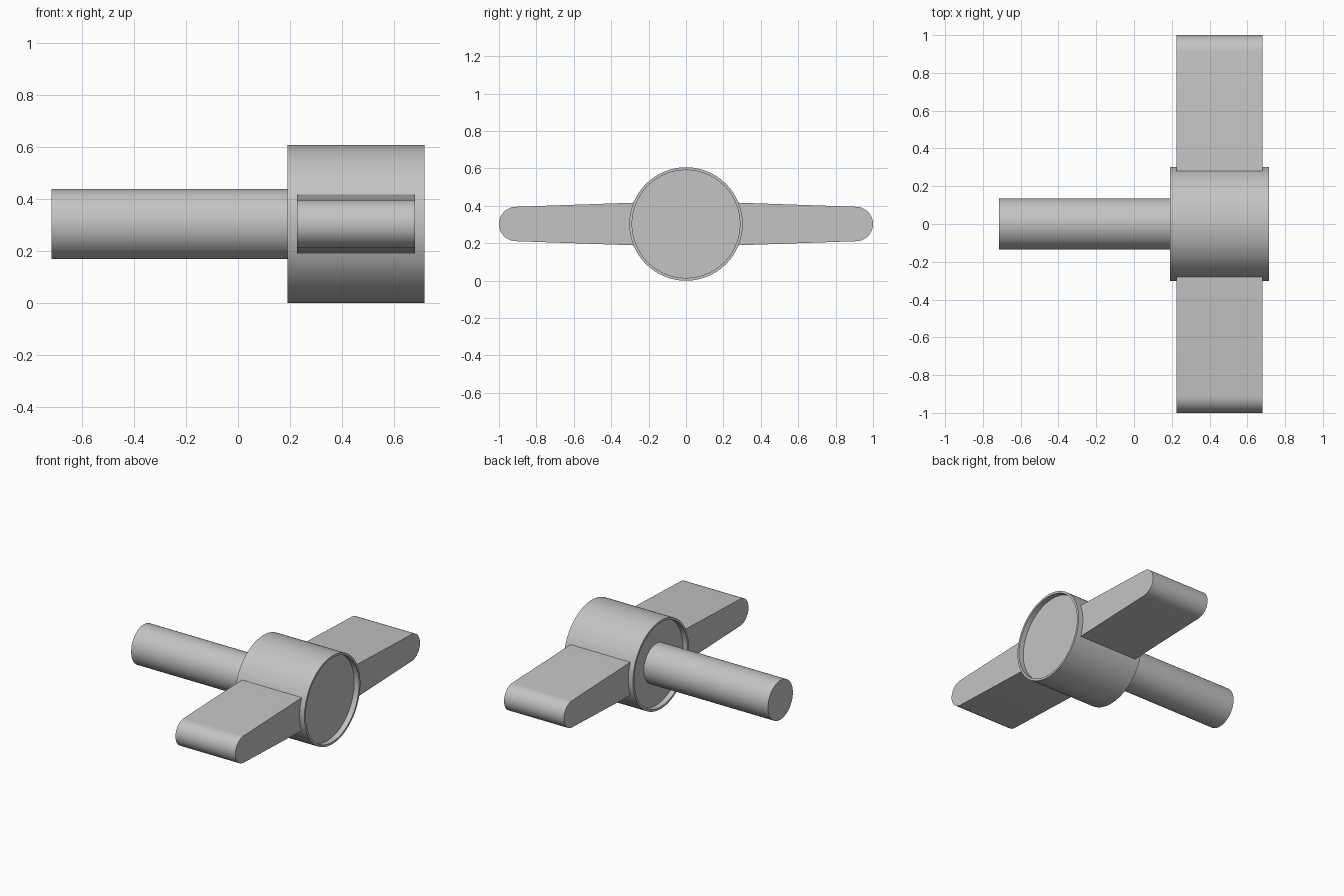
import bpy, bmesh, math

cube = bpy.data.objects.get("Cube")
if cube:
    bpy.data.objects.remove(cube, do_unlink=True)

AXIS_Z = 0.303          # height of the shaft axis
SEGMENTS = 96

grey = bpy.data.materials.new("plain grey")
grey.use_nodes = True
colour = (0.55, 0.55, 0.55, 1)
grey.diffuse_color = colour
grey.node_tree.nodes["Principled BSDF"].inputs["Base Color"].default_value = colour


def finish(name, bm):
    bmesh.ops.recalc_face_normals(bm, faces=bm.faces)
    mesh = bpy.data.meshes.new(name)
    bm.to_mesh(mesh)
    bm.free()
    mesh.materials.append(grey)
    obj = bpy.data.objects.new(name, mesh)
    obj.location.z = AXIS_Z
    bpy.context.collection.objects.link(obj)
    bpy.ops.object.select_all(action="DESELECT")
    obj.select_set(True)
    bpy.context.view_layer.objects.active = obj
    bpy.ops.object.shade_smooth_by_angle(angle=math.radians(30))
    return obj


def lathe_x(name, profile):
    """Turn (x, radius) points around the x axis and cap both ends."""
    bm = bmesh.new()
    rings = []
    for x, r in profile:
        angles = [2 * math.pi * i / SEGMENTS for i in range(SEGMENTS)]
        rings.append([bm.verts.new((x, r * math.cos(a), r * math.sin(a))) for a in angles])
    for a, b in zip(rings, rings[1:]):
        for i in range(SEGMENTS):
            j = (i + 1) % SEGMENTS
            bm.faces.new((a[i], a[j], b[j], b[i]))
    bm.faces.new(rings[0])
    bm.faces.new(rings[-1])
    return finish(name, bm)


def wing(name, side):
    """Tapered blade with a rounded tip, extruded along x."""
    tip_r, root_y, root_half = 0.092, 0.275, 0.114
    outline = [(root_y, -root_half)]
    steps = 24
    for i in range(steps + 1):
        a = math.radians(-88 + 176 * i / steps)
        outline.append((1 - tip_r + tip_r * math.cos(a), tip_r * math.sin(a)))
    outline.append((root_y, root_half))
    bm = bmesh.new()
    face = bm.faces.new([bm.verts.new((0.226, side * y, z)) for y, z in outline])
    extruded = bmesh.ops.extrude_face_region(bm, geom=[face], use_keep_orig=True)
    moved = [g for g in extruded["geom"] if isinstance(g, bmesh.types.BMVert)]
    bmesh.ops.translate(bm, verts=moved, vec=(0.454, 0, 0))
    return finish(name, bm)


# Hub with a shallow recess in each end
lathe_x("hub", [(0.226, 0.288), (0.19, 0.288), (0.19, 0.303),
                (0.716, 0.303), (0.716, 0.288), (0.68, 0.288)])

# Round shaft, rooted in the hub
lathe_x("shaft", [(-0.716, 0.135), (0.24, 0.135)])

# Finger wings
wing("front_wing", -1)
wing("back_wing", 1)
